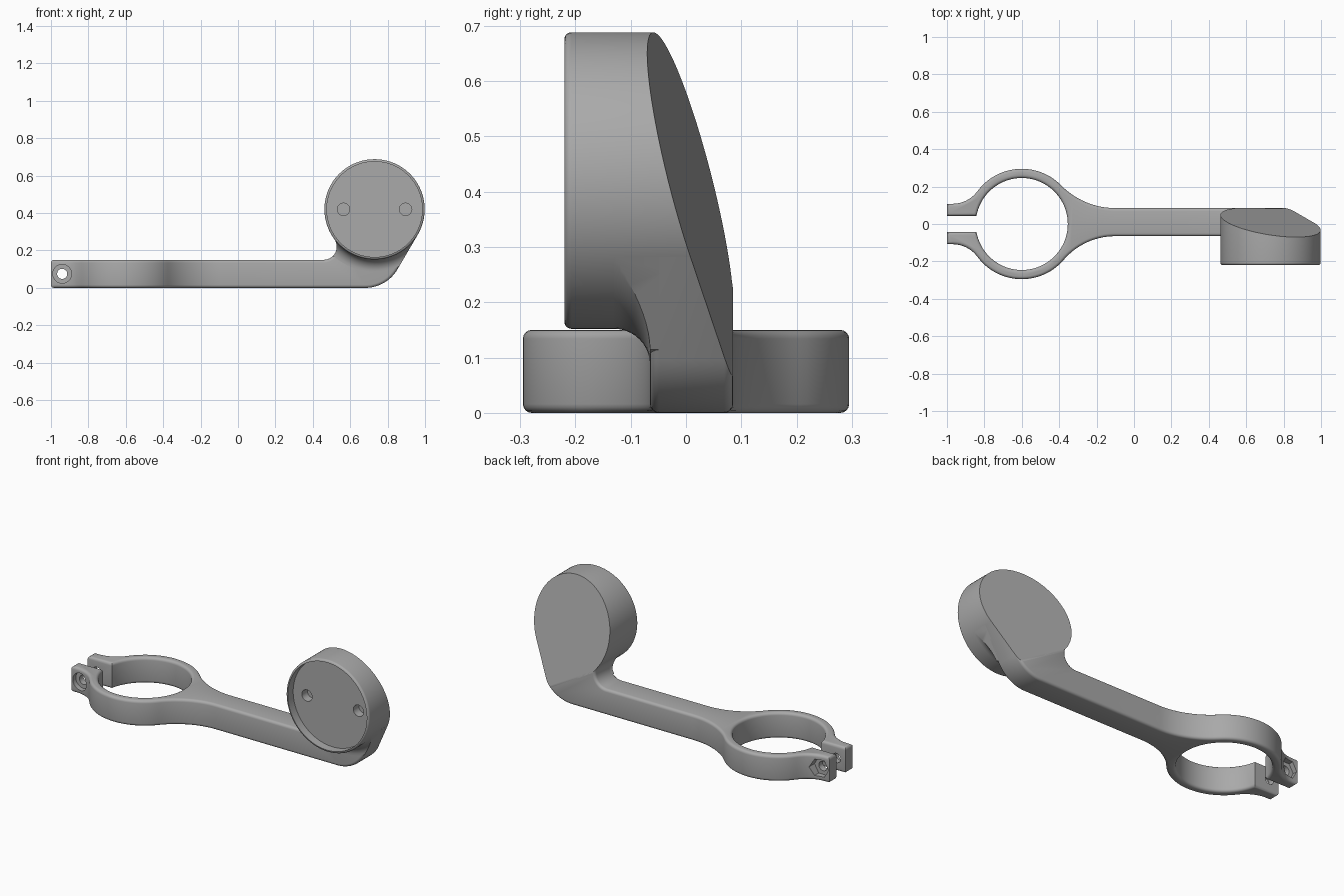
import bpy, bmesh, math
from mathutils import Vector

if "Cube" in bpy.data.objects:
    bpy.data.objects.remove(bpy.data.objects["Cube"], do_unlink=True)

grey = bpy.data.materials.new("plain grey")
grey.use_nodes = True
COLOUR = (0.40, 0.40, 0.40, 1)
grey.diffuse_color = COLOUR
grey.node_tree.nodes["Principled BSDF"].inputs["Base Color"].default_value = COLOUR

BUTT = 0.2                        # where the clamp arm meets the elbow
BACK, FRONT = 0.085, -0.065       # arm faces
HEAD = Vector((0.73, 0, 0.42))    # disc centre
R = 0.268                         # disc radius
EDGE = 0.016                      # edge rounding


def arc(cx, cy, r, a, b, n):
    """Points along an arc from angle a to b, in degrees."""
    steps = [math.radians(a + (b - a) * i / n) for i in range(n + 1)]
    return [(cx + r * math.cos(t), cy + r * math.sin(t)) for t in steps]


def finish(name, bm):
    bmesh.ops.remove_doubles(bm, verts=bm.verts, dist=1e-5)
    bmesh.ops.recalc_face_normals(bm, faces=bm.faces)
    mesh = bpy.data.meshes.new(name)
    bm.to_mesh(mesh)
    bm.free()
    mesh.materials.append(grey)
    ob = bpy.data.objects.new(name, mesh)
    bpy.context.collection.objects.link(ob)
    return ob


def prism(points, axis, lo, hi, rounding=0):
    """Extrude an outline along an axis and round its rims."""
    bm = bmesh.new()
    place = (lambda u, v: (u, lo, v)) if axis == 1 else (lambda u, v: (u, v, lo))
    face = bm.faces.new([bm.verts.new(place(*p)) for p in points])
    new = bmesh.ops.extrude_face_region(bm, geom=[face])["geom"]
    shift = Vector((0, 0, 0))
    shift[axis] = hi - lo
    bmesh.ops.translate(bm, vec=shift, verts=[v for v in new if isinstance(v, bmesh.types.BMVert)])
    bmesh.ops.recalc_face_normals(bm, faces=bm.faces)
    if rounding:
        rims = [e for e in bm.edges
                if abs(e.verts[0].co[axis] - e.verts[1].co[axis]) < 1e-5
                and not all(abs(v.co.x - BUTT) < 1e-5 for v in e.verts)]
        bmesh.ops.bevel(bm, geom=rims, offset=rounding, segments=4, profile=0.5, affect='EDGES')
    return bm


def lathe(profile):
    """Turn (radius, y) points around the disc axis."""
    bm = bmesh.new()
    vs = [bm.verts.new(HEAD + Vector((r, y, 0))) for r, y in profile]
    es = [bm.edges.new(pair) for pair in zip(vs, vs[1:])]
    bmesh.ops.spin(bm, geom=vs + es, cent=HEAD, axis=(0, 1, 0), angle=math.tau, steps=96)
    bmesh.ops.remove_doubles(bm, verts=bm.verts, dist=1e-5)
    bmesh.ops.recalc_face_normals(bm, faces=bm.faces)
    return bm


def slice_off(bm, point, normal):
    """Remove all beyond a plane and close the cut."""
    cut = bmesh.ops.bisect_plane(bm, geom=bm.verts[:] + bm.edges[:] + bm.faces[:], dist=1e-6,
                                 plane_co=point, plane_no=normal, clear_outer=True)["geom_cut"]
    bmesh.ops.edgeloop_fill(bm, edges=[e for e in cut if isinstance(e, bmesh.types.BMEdge)])


def slant(bm):
    slice_off(bm, (HEAD.x, 0.008, HEAD.z), Vector((0.15, 1, 0.25)).normalized())


def boolean(ob, cutter, operation):
    cutter.hide_render = True
    mod = ob.modifiers.new("cut", 'BOOLEAN')
    mod.operation, mod.object, mod.solver = operation, cutter, 'EXACT'
    bpy.context.view_layer.objects.active = ob
    bpy.ops.object.modifier_apply(modifier=mod.name)
    bpy.data.objects.remove(cutter, do_unlink=True)


def drill(ob, x, z, r, y0, y1, sides=40):
    hole = arc(x, z, r, 0, 360, sides)[:-1]
    boolean(ob, finish("drill", prism(hole, 1, y0, y1)), 'DIFFERENCE')


# Clamp ring with split ears, flaring into the arm
RING, INNER, CX, FLARE_X, EAR_X = 0.295, 0.246, -0.6, -0.1, -0.97
GAP, EAR = 0.043, 0.108


def blend(dx, y):
    """Radius of the fillet tangent to a flat at height y and to the ring."""
    return (dx * dx + y * y - RING * RING) / (2 * (RING - y))


def clamp_side(y_arm):
    """Outer outline from the arm to the ear tip, on the +y side."""
    rf, re = blend(FLARE_X - CX, y_arm), blend(CX - EAR_X, EAR)
    f = math.degrees(math.atan2(y_arm + rf, FLARE_X - CX))
    e = math.degrees(math.atan2(EAR + re, EAR_X - CX))
    return ([(BUTT, y_arm)] + arc(FLARE_X, y_arm + rf, rf, 270, 180 + f, 14)
            + arc(CX, 0, RING, f, e, 28)[1:]
            + arc(EAR_X, EAR + re, re, e - 180, -90, 8)[1:] + [(-1, EAR), (-1, GAP)])


half = math.degrees(math.asin(GAP / INNER))
outline = clamp_side(BACK) + arc(CX, 0, INNER, 180 - half, half - 180, 72)
outline += [(x, -y) for x, y in reversed(clamp_side(-FRONT))]
clamp = finish("clamp_and_arm", prism(outline, 2, 0, 0.15, EDGE))

# Bolt hole, round counterbore in front, hexagonal nut pocket behind
drill(clamp, -0.94, 0.075, 0.027, -0.4, 0.4)
drill(clamp, -0.94, 0.075, 0.05, -0.3, -0.08)
drill(clamp, -0.94, 0.075, 0.055, 0.08, 0.3, 6)

# Elbow rising from the arm to the disc, sliced by the slanted back
fr = 0.07
lean = -31
fa = math.degrees(math.atan2(0.2, 0.272))
elbow_outline = ([(BUTT, 0)] + arc(0.68, 0.2, 0.2, -90, lean, 16)
                 + [(HEAD.x + R * math.cos(math.radians(lean)), HEAD.z + R * math.sin(math.radians(lean))),
                    (HEAD.x, HEAD.z)]
                 + arc(HEAD.x - 0.272, 0.15 + fr, fr, fa, -90, 14) + [(BUTT, 0.15)])
bm = prism(elbow_outline, 1, FRONT, BACK, EDGE)
slant(bm)
elbow = finish("elbow", bm)

# Disc with a shallow front recess and two blind holes
bm = lathe([(0, -0.17), (0.255, -0.17), (0.255, -0.22)]
           + arc(R - 0.013, -0.207, 0.013, -90, 0, 5)[1:] + [(R, 0.2), (0, 0.2)])
slice_off(bm, (0, BACK, 0), (0, 1, 0))
slant(bm)
disc = finish("disc", bm)
for side in (-1, 1):
    drill(disc, HEAD.x + side * 0.166, HEAD.z, 0.033, -0.2, -0.12)

# Hollow fillet between the disc rim and the elbow front
fillet = finish("disc_fillet", lathe([(0, -0.13)] + arc(R + 0.065, -0.13, 0.065, 180, 90, 10)
                                     + [(R + 0.065, -0.04), (0, -0.04)]))
boolean(fillet, finish("trim", prism(elbow_outline, 1, -0.3, 0.2)), 'INTERSECT')

# Smooth curves, crisp edges
for ob in (clamp, elbow, disc, fillet):
    bpy.ops.object.select_all(action='DESELECT')
    ob.select_set(True)
    bpy.context.view_layer.objects.active = ob
    bpy.ops.object.shade_smooth_by_angle(angle=math.radians(30))
